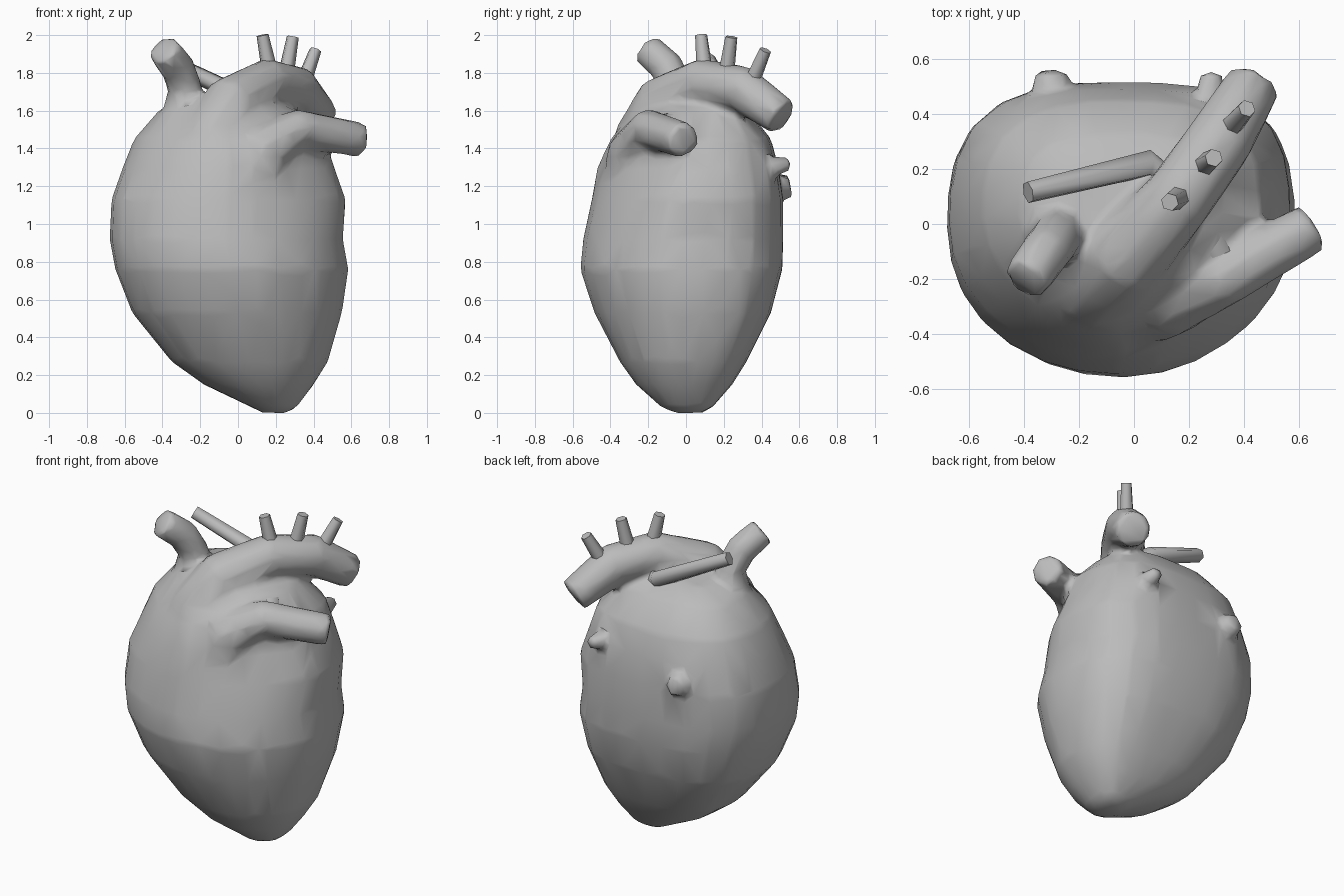
import bpy
import bmesh
from math import cos, sin, pi, radians
from mathutils import Vector

cube = bpy.data.objects.get("Cube")
if cube:
    bpy.data.objects.remove(cube)

grey = bpy.data.materials.new("tissue_grey")
grey.use_nodes = True
grey.diffuse_color = (0.5, 0.5, 0.5, 1)
grey.node_tree.nodes["Principled BSDF"].inputs["Base Color"].default_value = (0.5, 0.5, 0.5, 1)


def loft(name, rings):
    """Skin a list of equal-sized rings of points and cap both ends."""
    bm = bmesh.new()
    loops = [[bm.verts.new(p) for p in ring] for ring in rings]
    for a, b in zip(loops, loops[1:]):
        for i in range(len(a)):
            j = (i + 1) % len(a)
            bm.faces.new((a[i], a[j], b[j], b[i]))
    bm.faces.new(loops[0][::-1])
    bm.faces.new(loops[-1])
    bmesh.ops.recalc_face_normals(bm, faces=bm.faces)
    mesh = bpy.data.meshes.new(name)
    bm.to_mesh(mesh)
    bm.free()
    mesh.materials.append(grey)
    obj = bpy.data.objects.new(name, mesh)
    bpy.context.collection.objects.link(obj)
    bpy.ops.object.select_all(action="DESELECT")
    bpy.context.view_layer.objects.active = obj
    obj.select_set(True)
    bpy.ops.object.shade_smooth_by_angle(angle=radians(70))
    return obj


def tube(name, path, sides=8):
    """Vessel along points of (x, y, z, radius)."""
    pts = [Vector(p[:3]) for p in path]
    rings = []
    side = None
    for i, p in enumerate(pts):
        t = (pts[min(i + 1, len(pts) - 1)] - pts[max(i - 1, 0)]).normalized()
        if side is None:
            side = t.orthogonal()
        side = (side - t * side.dot(t)).normalized()
        up = t.cross(side)
        rings.append([p + path[i][3] * (side * cos(2 * pi * k / sides) + up * sin(2 * pi * k / sides))
                      for k in range(sides)])
    return loft(name, rings)


def body_ring(z, x0, x1, y0, y1, front_left, sides=28):
    """Rounded ring: boxy at the back, with its own roundness at the front left."""
    cx, cy = (x0 + x1) / 2, (y0 + y1) / 2
    front_right = 2.1 if z < 1.2 else 1.85
    ring = []
    for k in range(sides):
        c, s = cos(2 * pi * k / sides), sin(2 * pi * k / sides)
        if s > 0:
            n = 3.1 if c > 0 else 2.8
        else:
            n = front_left if c > 0 else front_right
        r = (abs(c) ** n + abs(s) ** n) ** (-1 / n)
        ring.append((cx + r * c * (x1 - x0) / 2, cy + r * s * (y1 - y0) / 2, z))
    return ring


# Heart body: height, x range, y range, front left roundness
levels = [
    (0.0, 0.13, 0.26, -0.06, 0.09, 2),
    (0.03, 0.07, 0.31, -0.13, 0.14, 2),
    (0.15, -0.18, 0.40, -0.265, 0.245, 2),
    (0.27, -0.35, 0.475, -0.35, 0.32, 2),
    (0.53, -0.56, 0.55, -0.485, 0.45, 1.9),
    (0.76, -0.65, 0.585, -0.56, 0.51, 1.85),
    (0.92, -0.68, 0.555, -0.545, 0.515, 1.8),
    (1.13, -0.67, 0.57, -0.50, 0.515, 1.6),
    (1.30, -0.61, 0.51, -0.47, 0.49, 1.4),
    (1.45, -0.55, 0.46, -0.40, 0.45, 1.45),
    (1.60, -0.42, 0.32, -0.27, 0.33, 1.7),
    (1.67, -0.27, 0.14, -0.15, 0.20, 2),
]
body = loft("heart_with_great_vessels", [body_ring(*level) for level in levels])

# Great vessels and back stubs that grow out of the body
vessels = [
    tube("aorta_arch", [(-0.17, -0.18, 1.25, 0.2), (-0.12, -0.2, 1.47, 0.18), (-0.03, -0.12, 1.64, 0.155),
                        (0.16, 0.09, 1.75, 0.13), (0.31, 0.3, 1.715, 0.125), (0.435, 0.51, 1.565, 0.105)], 10),
    tube("pulmonary_trunk", [(0.02, -0.25, 1.15, 0.2), (0.14, -0.26, 1.4, 0.155),
                             (0.32, -0.2, 1.505, 0.108), (0.65, -0.01, 1.445, 0.097)]),
    tube("upper_vein", [(-0.29, -0.05, 1.42, 0.18), (-0.29, -0.04, 1.6, 0.115), (-0.28, -0.05, 1.72, 0.093),
                        (-0.32, -0.1, 1.83, 0.095), (-0.395, -0.205, 1.925, 0.09)]),
]
for name, x, z, r in (("right_vein_stub", -0.3, 1.19, 0.065), ("left_vein_stub", 0.28, 1.31, 0.045)):
    vessels.append(tube(name, [(x, 0.38, z - 0.05, r * 2), (x, 0.48, z, r * 1.2), (x, 0.555, z + 0.01, r)], 6))

# Fuse them into one continuous low-poly skin with soft junctions
for obj in vessels + [body]:
    obj.select_set(True)
bpy.context.view_layer.objects.active = body
bpy.ops.object.join()
remesh = body.modifiers.new("fuse", "REMESH")
remesh.mode = "VOXEL"
remesh.voxel_size = 0.02
remesh.use_smooth_shade = True
soften = body.modifiers.new("soften", "SMOOTH")
soften.factor = 0.5
soften.iterations = 8
simplify = body.modifiers.new("simplify", "DECIMATE")
simplify.ratio = 0.04

# Thin artery crossing under the arch
tube("right_pulmonary_artery", [(0.32, -0.14, 1.5, 0.07), (0.2, 0.07, 1.58, 0.06),
                                (0.05, 0.22, 1.66, 0.052), (-0.385, 0.115, 1.87, 0.042)], 6)

# Three branches on top of the arch
branches = [((0.17, 0.1, 1.8), (0.13, 0.08, 2.0)), ((0.25, 0.21, 1.77), (0.29, 0.24, 1.99)),
            ((0.34, 0.34, 1.73), (0.41, 0.42, 1.92))]
for i, (base, tip) in enumerate(branches):
    tube(f"arch_branch_{i + 1}", [(*base, 0.045), (*tip, 0.033)], 6)
